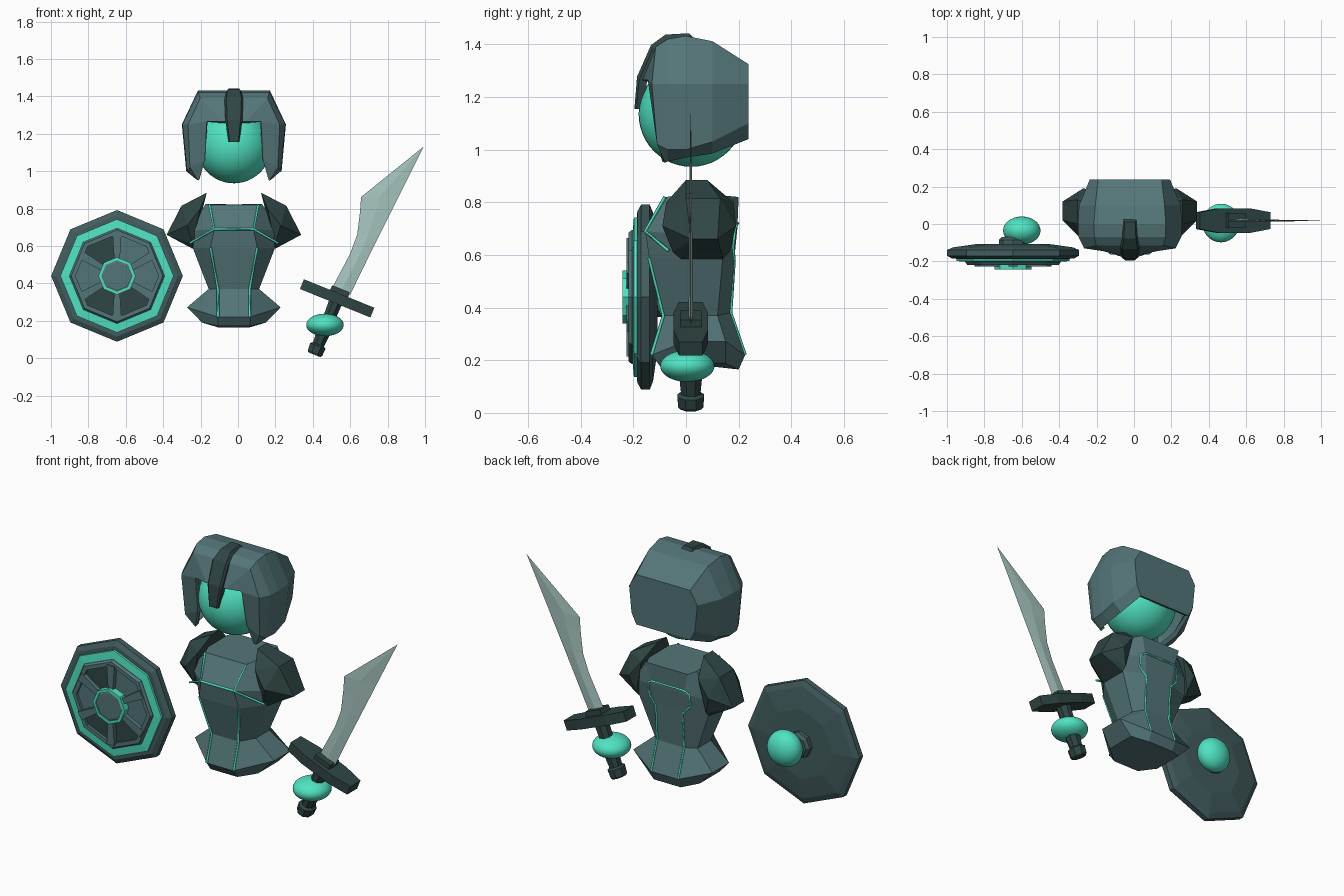
import bpy, bmesh, math
from mathutils import Vector, Matrix

if "Cube" in bpy.data.objects:
    bpy.data.objects.remove(bpy.data.objects["Cube"])

CX = -0.022  # symmetry plane of the body


def material(name, rgb):
    lin = [(c / 255 / 12.92) if c < 11 else ((c / 255 + 0.055) / 1.055) ** 2.4 for c in rgb]
    m = bpy.data.materials.new(name)
    m.diffuse_color = (*lin, 1)
    m.use_nodes = True
    m.node_tree.nodes["Principled BSDF"].inputs["Base Color"].default_value = m.diffuse_color
    return m


STEEL = material("steel", (84, 117, 120))
RIM = material("rim_steel", (66, 92, 94))
DARK = material("dark_steel", (47, 70, 69))
TEAL = material("teal", (80, 227, 194))
BLADE = material("blade_grey", (168, 198, 193))


def finish(name, bm, mat):
    bmesh.ops.remove_doubles(bm, verts=bm.verts, dist=1e-4)
    bmesh.ops.recalc_face_normals(bm, faces=bm.faces)
    me = bpy.data.meshes.new(name)
    bm.to_mesh(me)
    bm.free()
    me.materials.append(mat)
    ob = bpy.data.objects.new(name, me)
    bpy.context.collection.objects.link(ob)
    return ob


def hull(name, pts, mat):
    bm = bmesh.new()
    for p in pts:
        bm.verts.new(p)
    r = bmesh.ops.convex_hull(bm, input=bm.verts)
    bmesh.ops.delete(bm, geom=list({v for v in r["geom_interior"] if isinstance(v, bmesh.types.BMVert)}), context='VERTS')
    bmesh.ops.dissolve_limit(bm, angle_limit=0.02, verts=bm.verts, edges=bm.edges)
    return finish(name, bm, mat)


def loft(name, rings, mat, closed=True, caps=(True, True), loop=False):
    bm = bmesh.new()
    rows = [[bm.verts.new(p) for p in r] for r in rings]
    n = len(rows[0])
    for a, b in zip(rows, rows[1:] + (rows[:1] if loop else [])):
        for i in range(n if closed else n - 1):
            j = (i + 1) % n
            bm.faces.new((a[i], a[j], b[j], b[i]))
    if caps[0]:
        bm.faces.new(rows[0])
    if caps[1]:
        bm.faces.new(rows[-1])
    return finish(name, bm, mat)


def lathe_y(name, profile, mat, center, washer=False):
    """Octagon, corner up, turned about the y axis; profile is (radius, y)."""
    rings = [[(center[0] + r * math.cos(k * math.pi / 4), y, center[1] + r * math.sin(k * math.pi / 4))
              for k in range(8)] for r, y in profile]
    return loft(name, rings, mat, caps=(not washer, not washer), loop=washer)


def ellipsoid(name, loc, radii, mat):
    bm = bmesh.new()
    bmesh.ops.create_uvsphere(bm, u_segments=40, v_segments=24, radius=1)
    bm.transform(Matrix.Translation(loc) @ Matrix.Diagonal((*radii, 1)))
    for f in bm.faces:
        f.smooth = True
    return finish(name, bm, mat)


def trim(name, pts, depth=0.007):
    cu = bpy.data.curves.new(name, 'CURVE')
    cu.dimensions = '3D'
    cu.bevel_depth = depth
    cu.bevel_resolution = 0
    cu.use_fill_caps = True
    sp = cu.splines.new('POLY')
    sp.points.add(len(pts) - 1)
    for q, p in zip(sp.points, pts):
        q.co = (*p, 1)
    cu.materials.append(TEAL)
    bpy.context.collection.objects.link(bpy.data.objects.new(name, cu))


# Head and helmet shell (half arches from cheek tip to crown, mirrored)
ellipsoid("head", (CX, 0.02, 1.135), (0.2, 0.2, 0.2), TEAL)
arches = [
    [(.185, -.09, .955), (.155, -.11, 1.06), (.145, -.145, 1.265), (.06, -.165, 1.265)],
    [(.19, -.08, .95), (.235, -.11, 1.02), (.245, -.13, 1.25), (.18, -.115, 1.39)],
    [(.2, -.07, .955), (.25, -.07, 1.0), (.275, -.07, 1.25), (.19, -.07, 1.42)],
    [(.2, .0, .97), (.255, .0, 1.0), (.278, .0, 1.25), (.192, .0, 1.432)],
    [(.2, .1, .985), (.25, .1, 1.03), (.272, .1, 1.25), (.185, .1, 1.412)],
    [(.17, .237, 1.04), (.2, .237, 1.1), (.215, .237, 1.25), (.17, .237, 1.325)],
]
helmet = loft("helmet", [[(CX - x, y, z) for x, y, z in a] + [(CX + x, y, z) for x, y, z in a[::-1]]
                         for a in arches], STEEL, closed=False, caps=(False, True))
sol = helmet.modifiers.new("thickness", 'SOLIDIFY')
sol.thickness = 0.025
sol.offset = -1

# Crest running down into the nose guard: (half width, y, z)
crest = [(.035, .02, 1.43), (.04, -.07, 1.425), (.05, -.125, 1.385), (.045, -.178, 1.265), (.028, -.188, 1.155)]
loft("nose_guard", [[(CX - w, y, z), (CX - w * .8, y - .008, z + .012 * (z > 1.2)),
                     (CX + w * .8, y - .008, z + .012 * (z > 1.2)), (CX + w, y, z),
                     (CX + w, y + .03, z - .03 * (z > 1.3)), (CX - w, y + .03, z - .03 * (z > 1.3))]
                    for w, y, z in crest], DARK)

# Torso: per level front panel (w,y,z), side (w,y front,y back,z), back panel (w,y,z)
levels = [
    ((.085, -.095, .172), (.17, -.03, .15, .19), (.085, .2, .165)),
    ((.085, -.13, .22), (.25, .0, .15, .272), (.085, .225, .22)),
    ((.085, -.085, .37), (.135, .0, .12, .37), (.085, .17, .38)),
    ((.125, -.14, .59), (.22, -.02, .14, .59), (.09, .185, .6)),
    ((.105, -.155, .69), (.25, -.03, .15, .68), (.1, .195, .7)),
    ((.13, -.08, .82), (.15, -.02, .15, .825), (.13, .2, .82)),
]
rings = []
for (fw, fy, fz), (w, y0, y1, sz), (bw, by, bz) in levels:
    half = [(fw, fy, fz), (w, y0, sz), (w, y1, sz), (bw, by, bz)]
    rings.append([(CX + x, y, z) for x, y, z in half] + [(CX - x, y, z) for x, y, z in half[::-1]])
loft("torso", rings, STEEL)

# Teal torso trim and shoulder pads on both sides
pad = [(.145, .0, .885), (.145, .08, .885), (.28, .0, .815), (.28, .13, .815), (.36, .02, .66), (.36, .12, .66),
       (.22, -.02, .585), (.22, .14, .585), (.18, -.075, .8), (.25, -.09, .71), (.22, -.05, .61),
       (.18, .18, .8), (.25, .19, .71), (.22, .165, .61)]
for s, side in ((-1, "left"), (1, "right")):
    hull(side + "_shoulder_pad", [(CX + s * x, y, z) for x, y, z in pad], DARK)
    at = lambda pts: [(CX + s * x, y, z) for x, y, z in pts]
    trim(side + "_front_trim", at([lv[0] for lv in levels[1:4]]))
    trim(side + "_collar_trim", at([levels[5][0], levels[4][0], (.235, -.065, .615)]))
    trim(side + "_back_trim", at([levels[1][2], levels[2][2], (.085, .183, .58), (.13, .178, .63), (.13, .186, .7),
                                  (.1, .195, .72), (0, .197, .72)]), 0.006)
trim("chest_trim", [(CX + x, -.155, .69) for x in (-.105, .105)])

# Shield: stepped octagon, rings, panels, spokes and hub
SC = (-.647, .44)
lathe_y("shield_body", [(.2, -.108), (.32, -.125), (.352, -.138), (.352, -.17), (.325, -.185), (.2, -.19)], RIM, SC)
lathe_y("shield_teal_ring", [(.303, -.18), (.303, -.198), (.255, -.202), (.255, -.18)], TEAL, SC, True)
lathe_y("shield_inner_ring", [(.255, -.18), (.255, -.205), (.245, -.218), (.222, -.218), (.222, -.18)], STEEL, SC, True)
lathe_y("shield_hub", [(.09, -.18), (.09, -.232), (.075, -.238)], STEEL, SC)
lathe_y("shield_hub_ring", [(.1, -.19), (.1, -.242), (.084, -.242), (.084, -.19)], TEAL, SC, True)
lathe_y("shield_grip", [(.075, -.115), (.075, -.085), (.06, -.07)], RIM, SC)
for k in range(6):
    a = math.radians(30 + 60 * k)
    # panel k runs from spoke k to spoke k+1
    pts = [(r, a + math.radians(t)) for t in (0, 20, 40, 60) for r in (.08, .228)]
    hull("shield_panel", [(SC[0] + r * math.cos(b), y, SC[1] + r * math.sin(b))
                          for r, b in pts for y in (-.18, -.202)], DARK if k in (1, 3, 4) else STEEL)
    d, n = Vector((math.cos(a), 0, math.sin(a))), Vector((-math.sin(a), 0, math.cos(a)))
    hull("shield_spoke", [Vector((SC[0], y, SC[1])) + d * r + n * w * e
                          for r, w in ((.085, .015), (.225, .024)) for e in (-1, 1) for y in (-.19, -.226)], STEEL)

# Hands
ellipsoid("shield_hand", (-.6, -.035, .43), (.1, .075, .1), TEAL)
ellipsoid("sword_hand", (.465, .005, .178), (.1, .103, .06), TEAL)

# Sword parts are made upright, then tilted about the guard
TILT = Matrix.Translation((.53, .018, .32)) @ Matrix.Rotation(math.radians(22), 4, 'Y')
handle = [(-.325, .04), (-.315, .047), (-.275, .05), (-.265, .036), (-.2, .042), (-.1, .038), (0, .042)]
loft("sword_handle", [[TILT @ Vector((r * .95 * math.cos((k + .5) * math.pi / 4),
                                      r * 1.1 * math.sin((k + .5) * math.pi / 4), t)) for k in range(8)]
                      for t, r in handle], DARK)
hull("sword_guard", [TILT @ Vector((x * s, y * e, z)) for x, y in ((.203, .045), (.09, .065))
                     for s in (-1, 1) for e in (-1, 1) for z in (-.028, .028)], DARK)
hull("sword_collar", [TILT @ Vector((w * s, .04 * e, z)) for w, z in ((.055, .0), (.05, .055))
                      for s in (-1, 1) for e in (-1, 1)], DARK)
# Blade outline in x,z with half thickness, back edge against cutting edge
edge = [((.495, .36), (.6, .34), .008), ((.60, .56), (.70, .545), .007), ((.637, .66), (.755, .655), .006),
        ((.652, .78), (.82, .785), .005), ((.658, .862), (.862, .87), .005), ((.99, 1.128), (.995, 1.135), .001)]
loft("sword_blade", [[(a[0], .018, a[1]), ((a[0] + b[0]) / 2, .018 - t, (a[1] + b[1]) / 2), (b[0], .018, b[1]),
                      ((a[0] + b[0]) / 2, .018 + t, (a[1] + b[1]) / 2)] for a, b, t in edge], BLADE)
